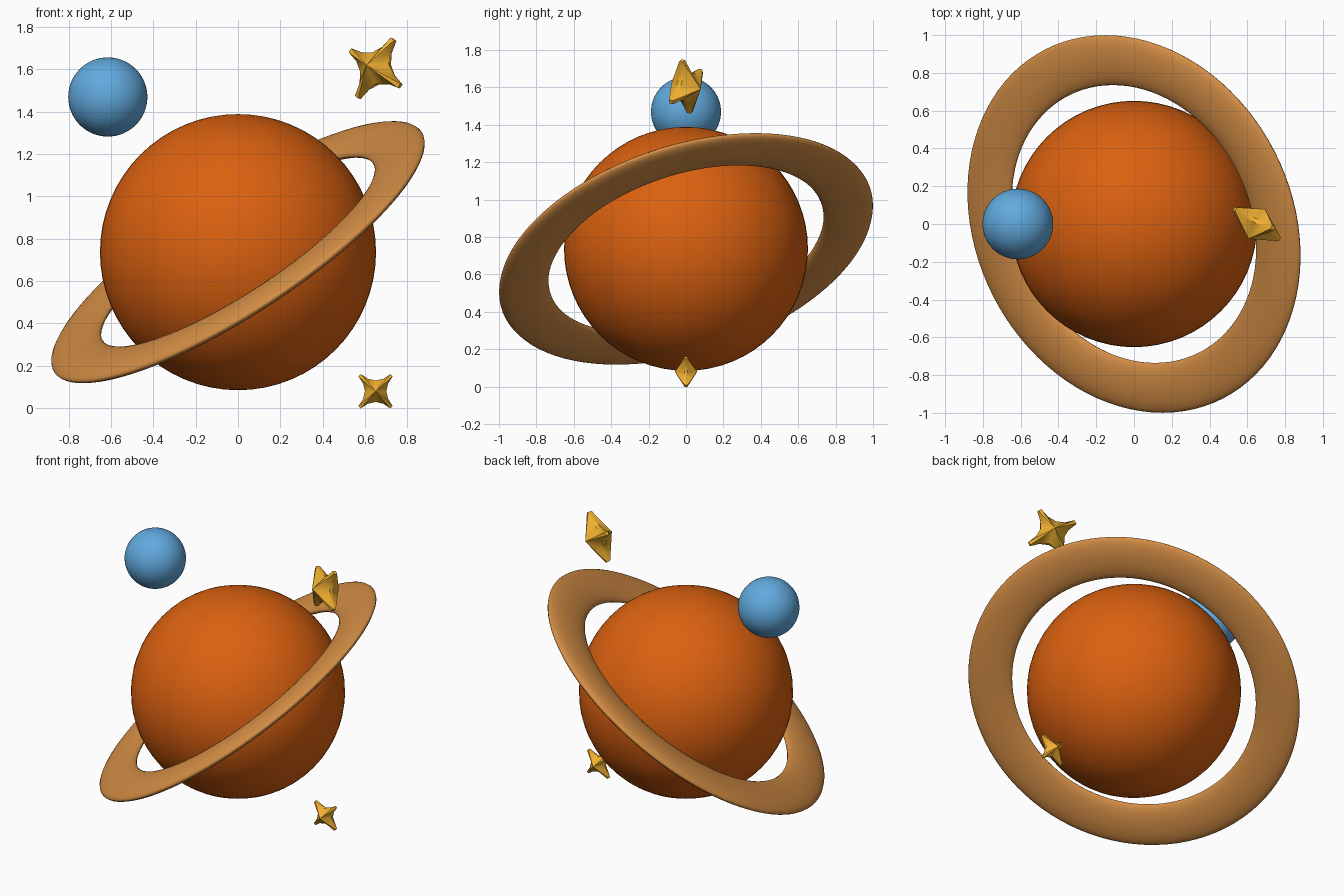
import bpy, bmesh
from math import cos, sin, pi, radians
from mathutils import Vector, Matrix

if "Cube" in bpy.data.objects:
    bpy.data.objects.remove(bpy.data.objects["Cube"])

CENTRE = Vector((0, 0, 0.737))


def paint(obj, name, rgb):
    mat = bpy.data.materials.get(name) or bpy.data.materials.new(name)
    mat.diffuse_color = (*rgb, 1)
    mat.use_nodes = True
    mat.node_tree.nodes["Principled BSDF"].inputs["Base Color"].default_value = mat.diffuse_color
    obj.data.materials.append(mat)


def ball(name, loc, radius, mat, rgb):
    bpy.ops.mesh.primitive_uv_sphere_add(segments=64, ring_count=32, radius=radius, location=loc)
    obj = bpy.context.object
    obj.name = name
    bpy.ops.object.shade_smooth()
    paint(obj, mat, rgb)


def star(name, loc, size, up, normal):
    """Puffy four-pointed star: curved outline, thin rim, raised centre on both sides."""
    n = Vector(normal).normalized()
    u = Vector(up)
    u = (u - n * u.dot(n)).normalized()
    v = n.cross(u)
    half_arm = [(1.0, -0.07), (0.63, -0.15), (0.335, -0.335)]
    arm = half_arm[::-1] + [(x, -y) for x, y in half_arm[:2]]
    outline = []
    for k in range(4):
        c, s = cos(k * pi / 2), sin(k * pi / 2)
        outline += [(x * c - y * s, x * s + y * c) for x, y in arm]
    bm = bmesh.new()
    rims = [[bm.verts.new((x, y, z)) for x, y in outline] for z in (-0.07, 0.07)]
    tips = [bm.verts.new((0, 0, z)) for z in (-0.56, 0.56)]
    count = len(outline)
    for i in range(count):
        j = (i + 1) % count
        bm.faces.new((rims[0][i], rims[0][j], rims[1][j], rims[1][i]))
        bm.faces.new((tips[1], rims[1][i], rims[1][j]))
        bm.faces.new((tips[0], rims[0][j], rims[0][i]))
    bmesh.ops.recalc_face_normals(bm, faces=bm.faces)
    mesh = bpy.data.meshes.new(name)
    bm.to_mesh(mesh)
    bm.free()
    obj = bpy.data.objects.new(name, mesh)
    bpy.context.collection.objects.link(obj)
    turn = Matrix((u, v, n)).transposed().to_4x4()
    obj.matrix_world = Matrix.Translation(loc) @ turn @ Matrix.Scale(size, 4)
    bpy.ops.object.select_all(action='DESELECT')
    obj.select_set(True)
    bpy.context.view_layer.objects.active = obj
    bpy.ops.object.shade_smooth_by_angle(angle=radians(35))
    paint(obj, "star_gold", (0.87, 0.43, 0.03))


# Planet and moon
ball("planet", CENTRE, 0.652, "planet_orange", (0.71, 0.12, 0.005))
ball("moon", (-0.615, 0, 1.47), 0.187, "moon_blue", (0.12, 0.4, 0.73))

# Flattened, tilted ring
bpy.ops.mesh.primitive_torus_add(major_segments=96, minor_segments=24, major_radius=0.90,
                                 minor_radius=0.137, location=CENTRE,
                                 rotation=(0.27, -0.58, 0))
ring = bpy.context.object
ring.name = "ring"
ring.scale.z = 0.28
bpy.ops.object.shade_smooth()
paint(ring, "ring_tan", (0.66, 0.27, 0.06))

# Stars
star("large_star", (0.65, 0, 1.605), 0.163, (0.08, -0.02, 0.13), (-0.475, -0.863, 0.16))
star("small_star", (0.65, 0, 0.08), 0.107, (1, 0, 1), (0, -1, 0))
